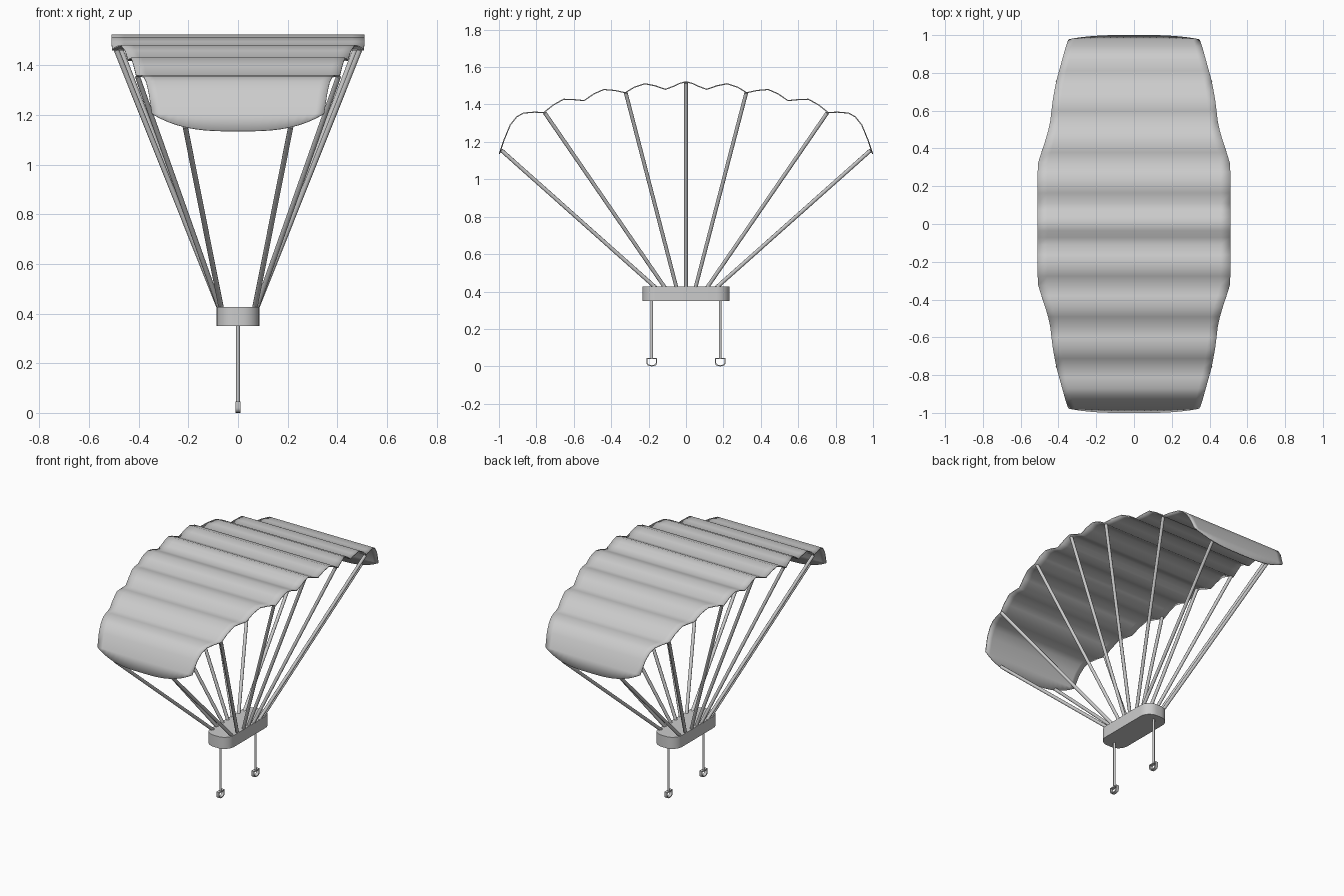
import bpy, bmesh, math
from mathutils import Vector

cube = bpy.data.objects.get("Cube")
if cube:
    bpy.data.objects.remove(cube, do_unlink=True)

grey = bpy.data.materials.new("plain grey")
grey.use_nodes = True
grey.diffuse_color = (0.6, 0.6, 0.6, 1)
grey.node_tree.nodes["Principled BSDF"].inputs["Base Color"].default_value = (0.6, 0.6, 0.6, 1)


def finish(name, bm, angle=40):
    bmesh.ops.recalc_face_normals(bm, faces=bm.faces)
    mesh = bpy.data.meshes.new(name)
    bm.to_mesh(mesh)
    bm.free()
    mesh.materials.append(grey)
    obj = bpy.data.objects.new(name, mesh)
    bpy.context.collection.objects.link(obj)
    bpy.ops.object.select_all(action='DESELECT')
    obj.select_set(True)
    bpy.context.view_layer.objects.active = obj
    bpy.ops.object.shade_smooth_by_angle(angle=math.radians(angle))
    return obj


def rod(name, a, b, radius):
    a, b = Vector(a), Vector(b)
    bm = bmesh.new()
    bmesh.ops.create_cone(bm, cap_ends=True, segments=10, radius1=radius,
                          radius2=radius, depth=(b - a).length)
    turn = (b - a).to_track_quat('Z', 'Y').to_matrix()
    bmesh.ops.rotate(bm, matrix=turn, verts=bm.verts)
    bmesh.ops.translate(bm, vec=(a + b) / 2, verts=bm.verts)
    return finish(name, bm)


def extrude_outline(name, points, axis, angle=40):
    """Fill an outline and sweep it along axis."""
    bm = bmesh.new()
    face = bm.faces.new([bm.verts.new(p) for p in points])
    out = bmesh.ops.extrude_face_region(bm, geom=[face])
    top = [v for v in out["geom"] if isinstance(v, bmesh.types.BMVert)]
    bmesh.ops.translate(bm, vec=axis, verts=top)
    return finish(name, bm, angle)


# Canopy: half profile of y, z and half width, scalloped into cells
profile = [(0, 1.522, .51), (.035, 1.512, .51), (.07, 1.496, .51), (.11, 1.481, .51),
           (.165, 1.5, .51), (.22, 1.511, .51), (.275, 1.493, .51), (.325, 1.463, .507),
           (.38, 1.475, .49), (.44, 1.48, .47), (.49, 1.458, .455), (.545, 1.421, .443),
           (.6, 1.426, .437), (.655, 1.428, .43), (.71, 1.397, .42), (.76, 1.357, .41),
           (.81, 1.359, .397), (.87, 1.354, .38), (.905, 1.334, .37), (.94, 1.29, .36),
           (.975, 1.205, .347)]
COLS = 20
rows = [[(w * (2 * i / COLS - 1), y, z) for i in range(COLS + 1)] for y, z, w in profile]
hem = []
for x, y, z in rows[-1]:
    drop = 1 - abs(x / profile[-1][2]) ** 3
    hem.append((x, y + .023 * drop, z - .07 * drop))
rows.append(hem)
mirrored = [[(x, -y, z) for x, y, z in row] for row in rows[:0:-1]]
bm = bmesh.new()
grid = [[bm.verts.new(p) for p in row] for row in mirrored + rows]
for r, s in zip(grid, grid[1:]):
    for i in range(COLS):
        bm.faces.new((r[i], r[i + 1], s[i + 1], s[i]))
bmesh.ops.remove_doubles(bm, verts=bm.verts, dist=.0005)
canopy = finish("canopy", bm, 60)
shell = canopy.modifiers.new("cloth thickness", 'SOLIDIFY')
shell.thickness = .006
shell.offset = 0

# Harness base: block with rounded corners
R, HX, HY = .07, .086, .233
outline = []
for quarter, (sx, sy) in enumerate([(1, 1), (-1, 1), (-1, -1), (1, -1)]):
    for k in range(9):
        a = math.radians(90) * (quarter + k / 8)
        outline.append((sx * (HX - R) + R * math.cos(a), sy * (HY - R) + R * math.sin(a), .35))
extrude_outline("harness_base", outline, (0, 0, .077))

# Suspension lines: from the base to the canopy edge
lines = [("middle", (.07, 0, .41), (.492, 0, 1.515)),
         ("inner", (.07, .048, .41), (.49, .322, 1.462)),
         ("outer", (.07, .105, .41), (.405, .755, 1.355)),
         ("end", (.065, .15, .41), (.213, .987, 1.155))]
for label, low, high in lines:
    for side, sx in (("left", 1), ("right", -1)):
        for place, sy in (("front", -1), ("back", 1)):
            if label == "middle" and sy > 0:
                continue
            name = f"{side}_{label}_line" + ("" if label == "middle" else f"_{place}")
            rod(name, (sx * low[0], sy * low[1], low[2]),
                (sx * high[0], sy * high[1], high[2]), .0105)

# Pull cords with D-shaped handles
for place, y in (("front", -.183), ("back", .183)):
    rod(f"{place}_pull_cord", (0, y, .04), (0, y, .36), .0075)

    # Outer and inner loops of the handle, bridged into a flat ring
    def loop(x, half, top, bottom):
        pts = [(x, y - half, top), (x, y + half, top)]
        for k in range(9):
            a = -math.pi * k / 8
            pts.append((x, y + half * math.copysign(abs(math.cos(a)) ** .7, math.cos(a)),
                        bottom + .02 + .02 * math.sin(a)))
        return pts

    bm = bmesh.new()
    loops = [[bm.verts.new(p) for p in loop(*args)] for args in
             ((-.01, .029, .045, 0), (.01, .029, .045, 0),
              (.01, .023, .038, .006), (-.01, .023, .038, .006))]
    for a, b in zip(loops, loops[1:] + loops[:1]):
        for i in range(len(a)):
            j = (i + 1) % len(a)
            bm.faces.new((a[i], a[j], b[j], b[i]))
    finish(f"{place}_handle", bm)
